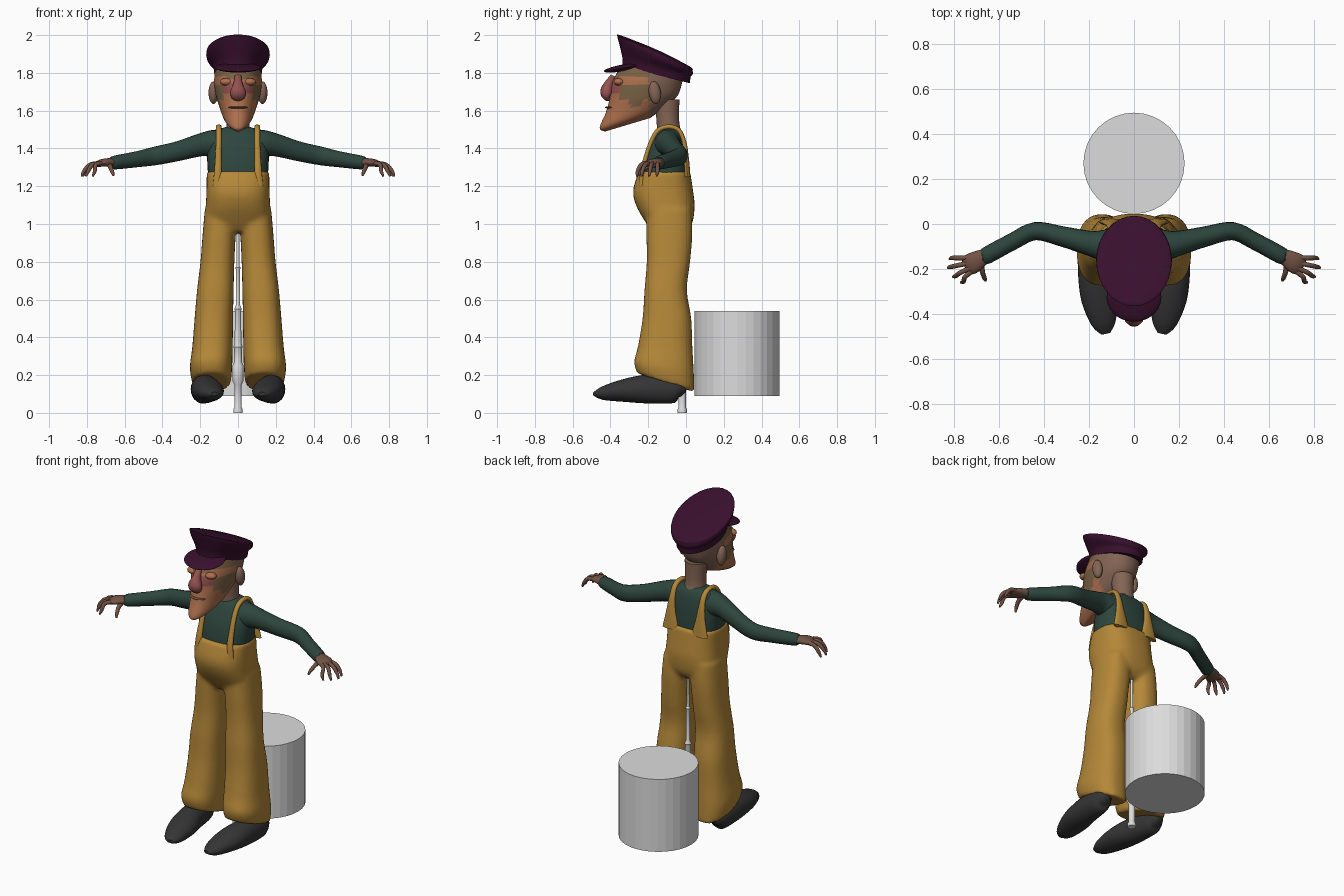
import bpy, bmesh, math
from mathutils import Vector, Matrix

default = bpy.data.objects.get("Cube")
if default:
    bpy.data.objects.remove(default, do_unlink=True)


def material(name, r, g, b):
    mat = bpy.data.materials.new(name)
    mat.use_nodes = True
    mat.diffuse_color = (r, g, b, 1)
    mat.node_tree.nodes["Principled BSDF"].inputs["Base Color"].default_value = (r, g, b, 1)
    return mat


MUSTARD = material("mustard cloth", .46, .245, .04)
GREEN = material("dark green cloth", .027, .06, .048)
MAROON = material("maroon cloth", .04, .005, .026)
BLACK = material("black leather", .035, .035, .035)
WHITE = material("pale metal", .72, .72, .72)
ORANGE = material("warm skin", .42, .16, .075)
TAN = material("tan skin", .23, .13, .09)
PINK = material("reddish skin", .3, .085, .08)
OLIVE = material("olive skin", .2, .125, .06)
BROWN = material("brown skin", .17, .085, .058)


def smooth_rows(rows, steps):
    """Catmull-Rom interpolation of rows of numbers."""
    rows = [Vector(r) for r in rows]
    out = []
    for i in range(len(rows) - 1):
        a, b, c = rows[max(i - 1, 0)], rows[i], rows[i + 1]
        d = rows[min(i + 2, len(rows) - 1)]
        for k in range(steps):
            t = k / steps
            out.append(b + (c - a) * t / 2 + (a * 2 - b * 5 + c * 4 - d) * t * t / 2
                       + (b * 3 - a - c * 3 + d) * t ** 3 / 2)
    return out + [rows[-1]]


def curve_power(value, power):
    return math.copysign(abs(value) ** (2 / power), value)


def level_rings(rows, steps=4, sides=32, power=2, narrow=0):
    """Rings from rows of: x centre, x radius, front y, back y, z, slope."""
    rings = []
    for x, rx, front, back, z, slope in smooth_rows(rows, steps):
        ring = []
        for k in range(sides):
            a = math.tau * k / sides
            u, v = curve_power(math.cos(a), power), curve_power(math.sin(a), power)
            dy = v * (back - front) / 2
            taper = 1 - narrow * max(0, -v)
            ring.append(Vector((x + u * rx * taper, (front + back) / 2 + dy, z + slope * dy)))
        rings.append(ring)
    return rings


def tube_rings(rows, ref, steps=4, sides=16):
    """Rings along a path; rows of: x, y, z, radius along ref, radius across."""
    rows = smooth_rows(rows, steps)
    pts = [Vector(r[:3]) for r in rows]
    rings = []
    for i, row in enumerate(rows):
        tangent = (pts[min(i + 1, len(pts) - 1)] - pts[max(i - 1, 0)]).normalized()
        across = tangent.cross(Vector(ref)).normalized()
        up = across.cross(tangent)
        rings.append([pts[i] + up * row[3] * math.cos(math.tau * k / sides)
                      + across * row[4] * math.sin(math.tau * k / sides) for k in range(sides)])
    return rings


def finish(name, bm, mats, angle=50):
    bmesh.ops.recalc_face_normals(bm, faces=bm.faces)
    mesh = bpy.data.meshes.new(name)
    bm.to_mesh(mesh)
    bm.free()
    for m in mats:
        mesh.materials.append(m)
    obj = bpy.data.objects.new(name, mesh)
    bpy.context.scene.collection.objects.link(obj)
    bpy.ops.object.select_all(action='DESELECT')
    obj.select_set(True)
    bpy.context.view_layer.objects.active = obj
    bpy.ops.object.shade_smooth_by_angle(angle=math.radians(angle))
    return obj


def skin(name, shells, mat, side=1, rule=None, angle=50):
    """Closed skins over stacks of rings; side=-1 mirrors to the right."""
    bm = bmesh.new()
    for rings in shells:
        loops = [[bm.verts.new((p.x * side, p.y, p.z)) for p in ring] for ring in rings]
        for low, high in zip(loops, loops[1:]):
            for k in range(len(low)):
                n = (k + 1) % len(low)
                bm.faces.new((low[k], low[n], high[n], high[k]))
        bm.faces.new(loops[0])
        bm.faces.new(loops[-1])
    if rule:
        for f in bm.faces:
            f.material_index = rule(f.calc_center_median())
    return finish(name, bm, mat if isinstance(mat, list) else [mat], angle)


def ellipsoid(name, centre, size, mat, tilt=0):
    bm = bmesh.new()
    place = Matrix.Translation(centre) @ Matrix.Rotation(tilt, 4, 'X') @ Matrix.Diagonal((*size, 1))
    bmesh.ops.create_uvsphere(bm, u_segments=24, v_segments=14, radius=1, matrix=place)
    return finish(name, bm, [mat])


# Trousers: hips and two flared legs fused into one cloth shape
hips = [(0, .12, -.18, 0, .96, 0), (0, .172, -.215, .035, 1.01, 0), (0, .17, -.265, .046, 1.1, 0),
        (0, .167, -.28, .037, 1.18, 0), (0, .166, -.25, .022, 1.28, 0)]
leg = [(.14, .102, -.26, .045, .16, -.33), (.143, .112, -.275, .042, .24, -.2),
       (.135, .107, -.255, .034, .35, 0), (.128, .102, -.23, .028, .5, 0),
       (.12, .097, -.22, .005, .65, 0), (.109, .09, -.208, .022, .8, 0),
       (.099, .088, -.21, .034, .95, 0), (.086, .09, -.21, .03, 1.08, 0)]
other_leg = [(-r[0], *r[1:]) for r in leg]
trousers = skin("trousers", [level_rings(hips, power=2.6)]
                + [level_rings(r, power=2.4) for r in (leg, other_leg)], MUSTARD)
remesh = trousers.modifiers.new("fuse", 'REMESH')
remesh.mode = 'VOXEL'
remesh.voxel_size = .012
remesh.use_smooth_shade = True
soften = trousers.modifiers.new("soften", 'SMOOTH')
soften.iterations = 6

# Shirt body
shirt = [(0, .15, -.22, 0, 1.15, 0), (0, .158, -.235, .01, 1.25, 0), (0, .163, -.22, .005, 1.36, 0),
         (0, .152, -.19, -.005, 1.44, 0), (0, .125, -.16, -.02, 1.49, 0), (0, .06, -.13, -.04, 1.515, 0)]
skin("shirt", [level_rings(shirt, power=2.6)], GREEN)

# Neck and head, coloured by region
neck = [(0, .075, -.15, -.01, 1.46, 0), (0, .06, -.155, -.035, 1.53, 0), (0, .065, -.165, -.035, 1.66, 0)]
skin("neck", [level_rings(neck)], TAN)


def face_region(c):
    if c.y > -.19:
        return 1
    if c.z > 1.775 or (-.35 < c.y and 1.66 < c.z < 1.74) or (-.3 < c.y < -.24 and 1.62 < c.z < 1.7):
        return 3
    if c.y <= -.34 and 1.695 < c.z < 1.75:
        return 2
    return 0


head = [(0, .035, -.43, -.19, 1.525, .3), (0, .075, -.457, -.12, 1.56, .3),
        (0, .1, -.425, -.06, 1.625, .2), (0, .117, -.405, -.035, 1.68, .1),
        (0, .126, -.39, -.02, 1.75, 0), (0, .122, -.34, -.01, 1.82, -.15)]
skin("head", [level_rings(head, steps=6, sides=48, power=2.2, narrow=.15)],
     [ORANGE, TAN, PINK, OLIVE], rule=face_region)
nose = [(0, -.385, 1.785, .012, .018), (0, -.405, 1.745, .025, .024), (0, -.42, 1.7, .034, .042),
        (0, -.415, 1.67, .022, .036), (0, -.4, 1.66, .006, .01)]
skin("nose", [tube_rings(nose, (0, 1, 0))], PINK)
ellipsoid("lips", (0, -.395, 1.617), (.052, .034, .007), BROWN)

# Cap crown and peak
crown = [(0, .125, -.335, .02, 1.79, -.25), (0, .132, -.337, .025, 1.83, -.28),
         (0, .16, -.352, .035, 1.87, -.4), (0, .168, -.362, .035, 1.9, -.45),
         (0, .15, -.35, .02, 1.917, -.45), (0, .03, -.2, -.12, 1.925, -.44)]
skin("cap_crown", [level_rings(crown)], MAROON)
ellipsoid("cap_peak", (0, -.325, 1.828), (.122, .112, .018), MAROON, math.radians(10))

# Hand-held-level pole and the drum behind
pole = [(.024, 0), (.024, .02), (.019, .03), (.019, .15), (.03, .17), (.03, .25), (.02, .27),
        (.02, .34), (.024, .35), (.018, .37), (.016, .54), (.02, .55), (.011, .57), (.011, .76),
        (.014, .77), (.008, .78), (.007, .96)]
pole_rows = [(0, r, -.02 - r, -.02 + r, z, 0) for r, z in pole]
skin("pole", [level_rings(pole_rows, steps=1, sides=16)], WHITE, angle=30)
drum = [(0, .225, .045, .495, z, 0) for z in (.09, .54)]
skin("drum", [level_rings(drum, steps=1)], WHITE, angle=1)

# Paired parts
UP = (0, 0, 1)
strap = [(.11, -.235, 1.2, .024, .014), (.106, -.23, 1.28, .02, .013), (.104, -.21, 1.36, .016, .012),
         (.102, -.182, 1.44, .015, .012), (.102, -.145, 1.498, .015, .012),
         (.102, -.09, 1.515, .015, .012), (.102, -.04, 1.498, .016, .012),
         (.102, -.012, 1.44, .019, .012), (.102, .001, 1.36, .03, .013), (.1, .008, 1.25, .055, .016)]
sleeve = [(.06, -.095, 1.42, .07, .07), (.13, -.095, 1.425, .073, .07), (.2, -.085, 1.418, .06, .055),
          (.32, -.055, 1.385, .052, .045), (.44, -.032, 1.36, .049, .04), (.54, -.078, 1.342, .042, .038),
          (.655, -.14, 1.325, .036, .038), (.67, -.147, 1.323, .025, .028)]
palm = [(.64, -.132, 1.325, .024, .026), (.68, -.152, 1.326, .023, .038),
        (.72, -.175, 1.323, .02, .047), (.75, -.19, 1.312, .012, .04)]
finger_ends = [(-.148, .82, -.155), (-.172, .828, -.195), (-.195, .805, -.235), (-.213, .77, -.26)]
shoe = [(.195, -.015, .1, .02, .02), (.19, -.05, .118, .066, .055), (.177, -.2, .126, .076, .073),
        (.155, -.33, .118, .06, .08), (.135, -.44, .104, .036, .055), (.125, -.488, .1, .01, .02)]
for label, s in (("left", 1), ("right", -1)):
    skin(label + "_strap", [tube_rings(strap, (1, 0, 0))], MUSTARD, s)
    skin(label + "_sleeve", [tube_rings(sleeve, UP, sides=20)], GREEN, s)
    skin(label + "_palm", [tube_rings(palm, UP)], BROWN, s)
    for i, (root, tip_x, tip_y) in enumerate(finger_ends):
        finger = [(.725, root, 1.322, .012, .012),
                  ((.735 + tip_x) / 2, (root + tip_y) / 2, 1.314, .012, .011),
                  (tip_x - .012, tip_y + .004, 1.28, .01, .01), (tip_x, tip_y, 1.252, .005, .005)]
        skin(f"{label}_finger_{i}", [tube_rings(finger, UP, sides=10)], BROWN, s)
    thumb = [(.68, -.165, 1.315, .014, .014), (.675, -.21, 1.3, .012, .012),
             (.665, -.24, 1.275, .01, .01), (.66, -.252, 1.255, .005, .005)]
    skin(label + "_thumb", [tube_rings(thumb, UP, sides=10)], BROWN, s)
    skin(label + "_shoe", [tube_rings(shoe, UP, sides=24)], BLACK, s)
    ellipsoid(label + "_ear", (s * .13, -.165, 1.695), (.026, .032, .06), TAN, math.radians(8))
    ellipsoid(label + "_eyelid", (s * .06, -.355, 1.752), (.036, .028, .02), ORANGE)
